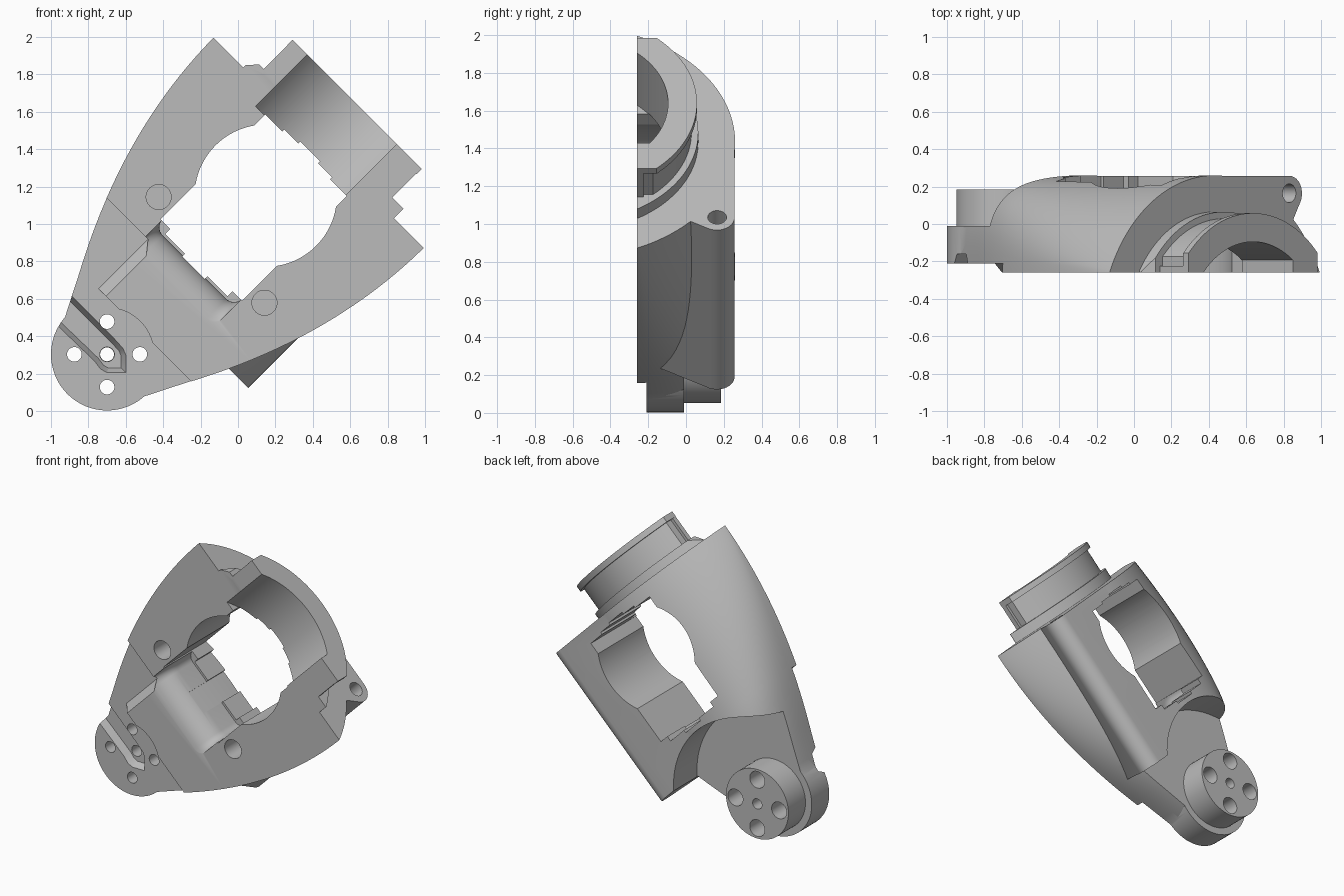
import bpy, bmesh, math
from mathutils import Vector

if "Cube" in bpy.data.objects:
    bpy.data.objects.remove(bpy.data.objects["Cube"], do_unlink=True)

grey = bpy.data.materials.new("plain_grey")
grey.use_nodes = True
grey.diffuse_color = (0.5, 0.5, 0.5, 1)
grey.node_tree.nodes["Principled BSDF"].inputs["Base Color"].default_value = (0.5, 0.5, 0.5, 1)

FRONT = -0.26
AXIS = -0.606    # depth of the common centre of the collar arcs
R2 = math.sqrt(2)


def place(s, t, y):
    """s runs along the diagonal arm from the hinge, t across it, y is depth."""
    return Vector((-0.7 + (s + t) / R2, y, 0.303 + (s - t) / R2))


def loft(name, rings):
    bm = bmesh.new()
    loops = [[bm.verts.new(place(*p)) for p in ring] for ring in rings]
    n = len(loops[0])
    for a, b in zip(loops, loops[1:]):
        for i in range(n):
            j = (i + 1) % n
            bm.faces.new((a[i], a[j], b[j], b[i]))
    bm.faces.new(loops[0])
    bm.faces.new(loops[-1][::-1])
    bmesh.ops.recalc_face_normals(bm, faces=bm.faces)
    mesh = bpy.data.meshes.new(name)
    bm.to_mesh(mesh)
    bm.free()
    mesh.materials.append(grey)
    obj = bpy.data.objects.new(name, mesh)
    bpy.context.scene.collection.objects.link(obj)
    return obj


def at_depth(pts, y):
    return [(s, t, y) for s, t in pts]


def prism(name, pts, lo, hi, axis="y"):
    """Extrude a 2D outline: (s,t) along y, or (t,y) along s."""
    if axis == "y":
        return loft(name, [at_depth(pts, lo), at_depth(pts, hi)])
    return loft(name, [[(d, t, y) for t, y in pts] for d in (lo, hi)])


def arc(cx, cy, rx, ry, start=0, end=360, n=64):
    count = n if end - start == 360 else n + 1
    angles = [math.radians(start + (end - start) * i / n) for i in range(count)]
    return [(cx + rx * math.cos(a), cy + ry * math.sin(a)) for a in angles]


def box(s0, s1, t0, t1):
    return [(s0, t0), (s1, t0), (s1, t1), (s0, t1)]


def cap(right, left, radius, base=FRONT):
    """Round-topped outline with straight sides, centred on AXIS."""
    ts = [right + (-left - right) * i / 48 for i in range(49)]
    top = [(t, AXIS + math.sqrt(radius ** 2 - t ** 2)) for t in ts]
    return [(right, base)] + top + [(-left, base)]


def inset(pts, dist):
    """Move every side of a clockwise outline inwards by dist."""
    out = []
    for i, p in enumerate(pts):
        a, b, c = Vector(pts[i - 1]), Vector(p), Vector(pts[(i + 1) % len(pts)])
        n1, n2 = (v.normalized() for v in (b - a, c - b))
        n1, n2 = Vector((n1.y, -n1.x)), Vector((n2.y, -n2.x))
        out.append(b + (n1 + n2) * dist / (1 + n1.dot(n2)))
    return [tuple(p) for p in out]


def combine(target, tool, operation="DIFFERENCE"):
    mod = target.modifiers.new("join", "BOOLEAN")
    mod.operation, mod.solver, mod.object = operation, "EXACT", tool
    bpy.context.view_layer.update()
    deps = bpy.context.evaluated_depsgraph_get()
    mesh = bpy.data.meshes.new_from_object(target.evaluated_get(deps))
    target.modifiers.clear()
    target.data = mesh
    bpy.data.objects.remove(tool, do_unlink=True)


# Arm shell: boxy sections near the hinge blend into a circular arc at the wide end
def section(s):
    if s < 0.216:
        w = 0.31 + 0.508 * s
    else:
        w = 0.42 + 0.4265 * (s - 0.216) - 0.19 * (s - 0.216) * (s - 0.781)
    blend = min(1, (1.6 - s) / 1.1)
    height = 0.52
    radius = (w * w + height ** 2) / (2 * height)
    ring = []
    for c, _ in arc(0, 0, 1, 1, 0, 180, 48):
        power = 3 if c < 0 else 2.1
        boxy = height * max(0, 1 - abs(c) ** power) ** (1 / power)
        circular = height - radius + math.sqrt(max(0, radius ** 2 - (w * c) ** 2))
        ring.append((s, w * c, FRONT + blend * boxy + (1 - blend) * circular))
    return ring


shell = loft("arm_shell", [section(-0.02 + 1.62 * i / 24) for i in range(25)])

# Rear block with a rounded corner around the pin bore
block = [(0, -0.14), (0.5, -0.14)] + arc(0.566, 0.163, 0.094, 0.094, -25, 90, 14) + [(0, 0.257)]
combine(shell, prism("rear_block", block, 0.407, 1.6, "s"), "UNION")

# Round clearance behind the hinge, then the hinge disc
combine(shell, prism("hinge_clearance", arc(0, 0, 0.62, 0.62, n=96), -0.01, 0.5))
combine(shell, prism("hinge_disc", arc(0, 0, 0.3, 0.3), -0.21, -0.01), "UNION")


# Shallow front recess around the hinge, with one sloped side
def recess(s, t):
    return ([(-0.6, -1), (0.59, -1), (0.59, -0.28), (s, t), (0.216, t), (0.216, -0.125)]
            + arc(0, 0, 0.25, 0.25, -29, 29, 16) + [(0.216, 0.125), (0.216, 1), (-0.6, 1)])


combine(shell, loft("front_recess", [at_depth(recess(0.464, -0.178), -0.3),
                                     at_depth(recess(0.589, -0.28), -0.21)]))

# Collar: ring, neck, rim and front fin at the wide end
collar = prism("collar", cap(0.57, 0.57, 0.671), 1.6, 1.672, "s")
combine(collar, prism("neck", cap(0.465, 0.465, 0.635), 1.65, 1.87, "s"), "UNION")
combine(collar, prism("rim", cap(0.488, 0.488, 0.664), 1.85, 1.891, "s"), "UNION")
combine(collar, prism("fin", box(1.65, 1.88, -0.486, 0.486), FRONT, -0.225), "UNION")
trim = [(1.59, -0.594), (1.7, -0.495), (1.7, -0.7), (1.59, -0.7)]
combine(collar, prism("ring_trim", trim, -0.5, 0.5))

# Bore through the collar, flattened on one side
for part in (shell, collar):
    combine(part, prism("bore", cap(0.3, 0.378, 0.511, -0.4), 1.5, 2.1, "s"))

# Central opening: round sides with stepped ends
sides = arc(1.2, 0, 0.38, 0.38, 40, 140, 32) + arc(1.2, 0, 0.38, 0.38, 220, 320, 32)
combine(shell, prism("round_opening", sides, -0.5, 0.5))
for s0, s1, t in ((0.712, 1.505, 0.308), (0.675, 1.2, 0.235), (0.655, 1.2, 0.085),
                  (1.2, 1.52, 0.18), (1.2, 1.535, 0.075)):
    combine(shell, prism("stepped_opening", box(s0, s1, -t, t), -0.5, 0.5))


# Rounded-over pocket edge that runs into the opening
def pocket(s, y):
    r = 0.06
    return at_depth([(0.8, -0.3)] + arc(s + r, -0.3 + r, r, r, 270, 180, 8)
                    + arc(s + r, 0.3 - r, r, r, 180, 90, 8) + [(0.8, 0.3)], y)


edge = arc(0.5, -0.1, 0.16, 0.16, -84, 0, 10)
combine(shell, loft("pocket", [pocket(0.5, -0.3), pocket(0.505, -0.261)]
                    + [pocket(s, y) for s, y in edge] + [pocket(0.66, 0.06)]))

# Blind screw holes and the pin bore
for side in (-1, 1):
    combine(shell, prism("screw_hole", arc(0.79, 0.4 * side, 0.067, 0.067, n=32), -0.5, -0.1))
combine(shell, prism("pin_bore", arc(0.564, 0.165, 0.05, 0.05, n=32), 1.2, 1.8, "s"))

# Bent cable groove with sloped sides in the hinge face
groove = []
for x, z in ((-1.02, 0.51), (-0.767, 0.267), (-0.735, 0.225), (-0.7, 0.205), (-0.6, 0.205),
             (-0.6, 0.3), (-0.615, 0.335), (-0.66, 0.385), (-0.93, 0.655)):
    dx, dz = x + 0.7, z - 0.303
    groove.append(((dx + dz) / R2, (dx - dz) / R2))
combine(shell, loft("cable_groove", [at_depth(groove, -0.4), at_depth(groove, -0.21),
                                     at_depth(inset(groove, 0.025), -0.16)]))

# Hinge boss on the back, drilled together with the disc
boss = prism("hinge_boss", arc(0, 0, 0.25, 0.25), -0.01, 0.185)
d = 0.175 / R2
for s, t in ((0, 0), (d, d), (d, -d), (-d, d), (-d, -d)):
    wide = 0.037 if s == 0 else 0.06
    combine(shell, prism("through_hole", arc(s, t, 0.039, 0.039, n=32), -0.5, 0.3))
    combine(boss, prism("counterbore", arc(s, t, wide, wide, n=32), -0.1, 0.3))

# Smooth curved faces, keep hard edges
for obj in (shell, collar, boss):
    bpy.ops.object.select_all(action="DESELECT")
    obj.select_set(True)
    bpy.context.view_layer.objects.active = obj
    bpy.ops.object.shade_smooth_by_angle(angle=math.radians(25))
